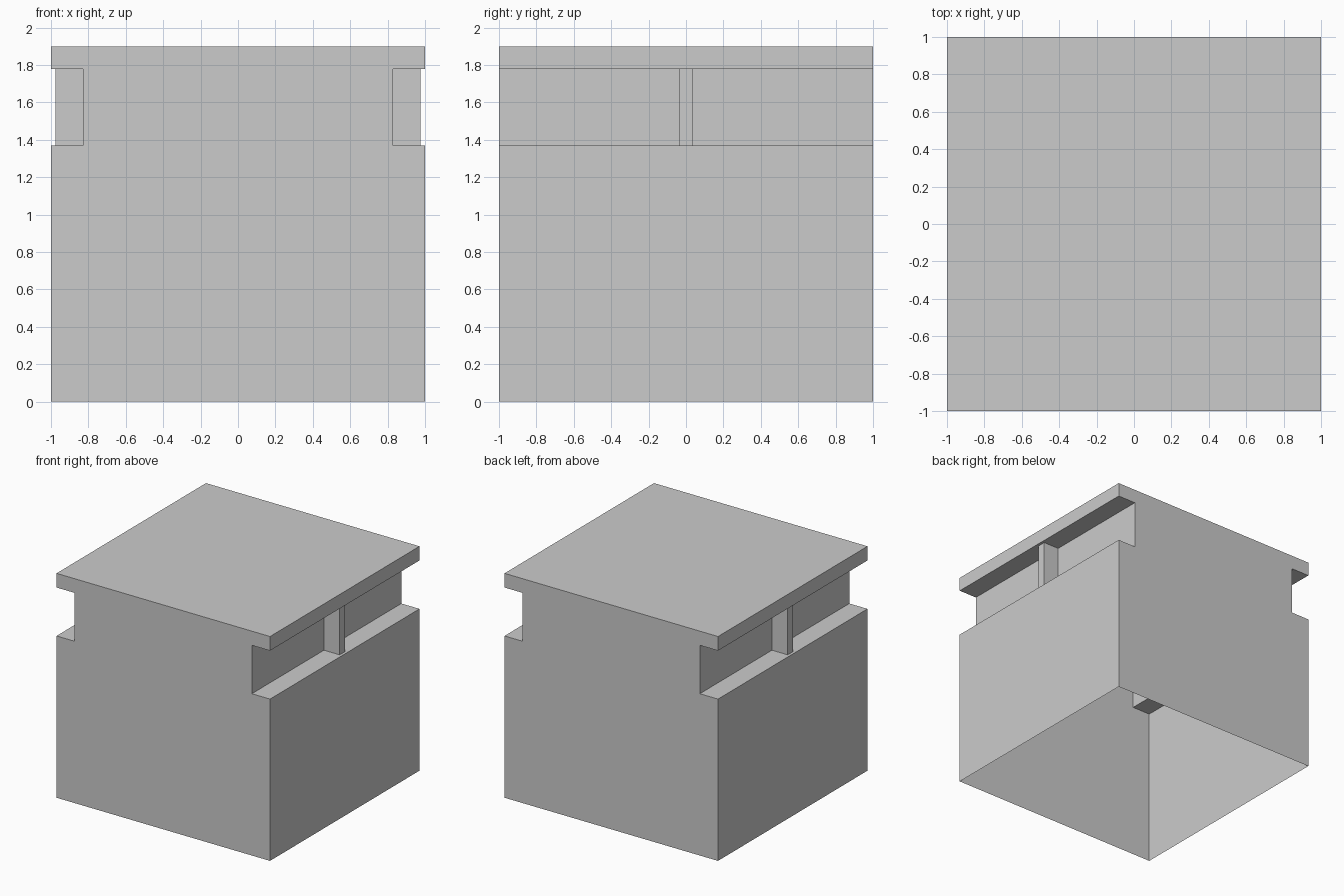
import bpy
import bmesh

cube = bpy.data.objects.get("Cube")
if cube:
    bpy.data.objects.remove(cube, do_unlink=True)

grey = bpy.data.materials.new("plain grey")
grey.use_nodes = True
colour = (0.6, 0.6, 0.6, 1)
grey.diffuse_color = colour
grey.node_tree.nodes["Principled BSDF"].inputs["Base Color"].default_value = colour

HALF, INNER, POST = 1.0, 0.83, 0.977
LEDGE, EAVE, TOP = 1.37, 1.78, 1.90


def add_object(name, bm):
    bmesh.ops.recalc_face_normals(bm, faces=bm.faces)
    mesh = bpy.data.meshes.new(name)
    bm.to_mesh(mesh)
    bm.free()
    mesh.materials.append(grey)
    obj = bpy.data.objects.new(name, mesh)
    bpy.context.collection.objects.link(obj)
    return obj


# Hollow shell: grooved profile swept front to back, open underneath
right_side = [(HALF, 0), (HALF, LEDGE), (INNER, LEDGE),
              (INNER, EAVE), (HALF, EAVE), (HALF, TOP)]
profile = right_side + [(-x, z) for x, z in reversed(right_side)]
bm = bmesh.new()
front = bm.faces.new([bm.verts.new((x, -HALF, z)) for x, z in profile])
swept = bmesh.ops.extrude_face_region(bm, geom=[front], use_keep_orig=True)
for item in swept["geom"]:
    if isinstance(item, bmesh.types.BMVert):
        item.co.y = HALF
bmesh.ops.recalc_face_normals(bm, faces=bm.faces)
base = [f for f in bm.faces if all(v.co.z < 0.001 for v in f.verts)]
bmesh.ops.delete(bm, geom=base, context="FACES_ONLY")
add_object("box_shell", bm)

# Upright post in the middle of each side groove
for name, side in (("left_post", 1), ("right_post", -1)):
    bm = bmesh.new()
    bmesh.ops.create_cube(bm, size=1)
    for v in bm.verts:
        v.co.x = side * (POST if v.co.x > 0 else INNER)
        v.co.y *= 0.07
        v.co.z = EAVE if v.co.z > 0 else LEDGE
    add_object(name, bm)
